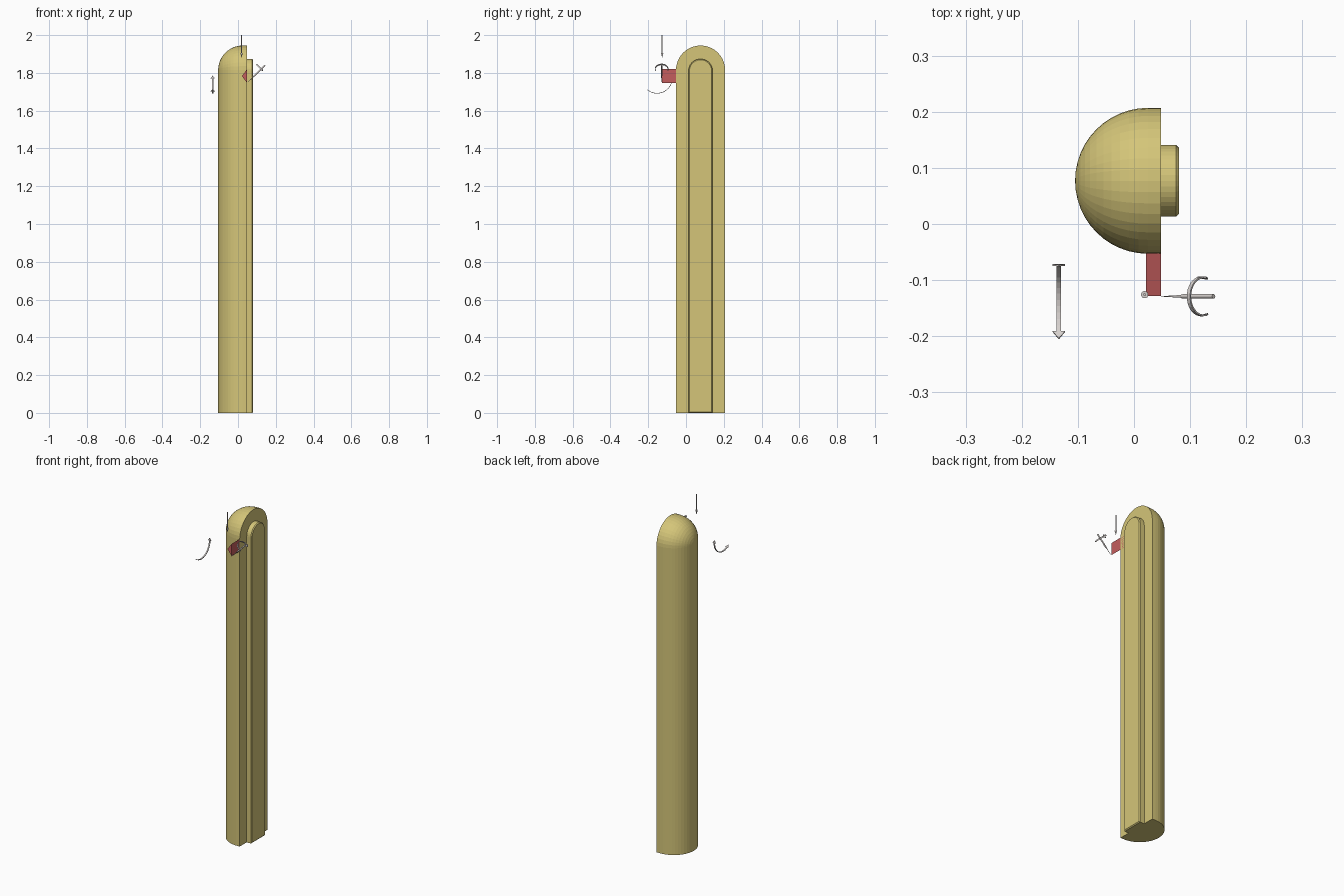
import bpy, bmesh, math
from mathutils import Vector

if "Cube" in bpy.data.objects:
    bpy.data.objects.remove(bpy.data.objects["Cube"])


def material(name, rgb):
    m = bpy.data.materials.new(name)
    m.diffuse_color = (*rgb, 1)
    m.use_nodes = True
    m.node_tree.nodes["Principled BSDF"].inputs["Base Color"].default_value = m.diffuse_color
    return m


YELLOW = material("sand yellow", (0.66, 0.56, 0.19))
RED = material("dull red", (0.55, 0.11, 0.11))
GREY = material("pale grey", (0.68, 0.64, 0.62))


def loft(name, loops, mat):
    """Skin a row of equal-length closed loops and cap both ends."""
    bm = bmesh.new()
    rows = [[bm.verts.new(p) for p in loop] for loop in loops]
    n = len(rows[0])
    for a, b in zip(rows, rows[1:]):
        for i in range(n):
            j = (i + 1) % n
            bm.faces.new((a[i], a[j], b[j], b[i]))
    bm.faces.new(rows[0])
    bm.faces.new(rows[-1])
    bmesh.ops.remove_doubles(bm, verts=bm.verts, dist=1e-5)
    bmesh.ops.recalc_face_normals(bm, faces=bm.faces)
    me = bpy.data.meshes.new(name)
    bm.to_mesh(me)
    bm.free()
    me.materials.append(mat)
    ob = bpy.data.objects.new(name, me)
    bpy.context.collection.objects.link(ob)
    return ob


def arch(x, r, top, bottom=0.0, cy=0.077, steps=20):
    """Round-topped doorway outline in the yz plane."""
    pts = [(x, cy - r, bottom)]
    for i in range(steps + 1):
        a = math.pi * (1 - i / steps)
        pts.append((x, cy + r * math.cos(a), top + r * math.sin(a)))
    return pts + [(x, cy + r, bottom)]


def rod(name, start, direction, rings, mat, sides=12):
    """Round rod from (distance, radius) pairs along a direction."""
    d = Vector(direction).normalized()
    u = d.orthogonal().normalized()
    v = d.cross(u)
    loops = []
    for dist, r in rings:
        c = Vector(start) + d * dist
        loops.append([c + r * (u * math.cos(t) + v * math.sin(t))
                      for t in (2 * math.pi * k / sides for k in range(sides))])
    return loft(name, loops, mat)


def ribbon(name, centre, u, v, radius, stations, mat, thick=0.003):
    """Curved flat arrow from (angle in degrees, half width) pairs."""
    c, u, v = Vector(centre), Vector(u).normalized(), Vector(v).normalized()
    n = u.cross(v)
    loops = []
    for deg, w in stations:
        a = math.radians(deg)
        d = u * math.cos(a) + v * math.sin(a)
        lo, hi = c + d * (radius - thick / 2), c + d * (radius + thick / 2)
        loops.append([lo - n * w, lo + n * w, hi + n * w, hi - n * w])
    return loft(name, loops, mat)


def arc(a, b, w, steps=14):
    return [(a + (b - a) * i / steps, w) for i in range(steps + 1)]


# Post body: flat front face, fully rounded back and top
R, CX, TOP = 0.13, 0.025, 1.815
layers = [arch(0.048, R, TOP)]
for i in range(13):
    t = math.pi / 2 * i / 12
    layers.append(arch(CX - R * math.sin(t), max(R * math.cos(t), 0.0003), TOP))
body = loft("post_body", layers, YELLOW)

# Raised panel with a chamfered rim
loft("raised_panel", [arch(0.047, 0.064, 1.81), arch(0.075, 0.064, 1.81),
                      arch(0.08, 0.059, 1.81, 0.005)], YELLOW)

# Wedge-shaped side lever
loft("side_lever", [[(0.021, y, 1.783), (0.048, y, 1.82), (0.048, y, 1.747)]
                    for y in (-0.128, -0.03)], RED)

# Downward arrow above the lever
rod("down_arrow", (0.019, -0.126, 2.0), (0, 0, -1),
    [(0, 0.0025), (0.095, 0.0025), (0.095, 0.0065), (0.12, 0.0002)], GREY)

# Tapered slanting pin
rod("slanted_pin", (0.048, -0.129, 1.746), (1, 0, 1),
    [(0, 0.0003), (0.05, 0.0025), (0.055, 0.004), (0.133, 0.004)], GREY)

# Double-headed curved arrow beside the post
ribbon("swing_arrow", (-0.134, -0.153, 1.772), (0, 1, 0), (0, 0, 1), 0.08,
       [(10, 0.0002), (-1, 0.011)] + arc(-1, -119, 0.004)
       + [(-119, 0.011), (-130, 0.0002)], GREY)

# Turning arrow round the pin
ribbon("turn_arrow", (0.122, -0.129, 1.821), (-1, 0, 1), (0, 1, 0), 0.034,
       [(-113, 0.001)] + arc(-100, 88, 0.004)
       + [(88, 0.011), (114, 0.0002)], GREY)
